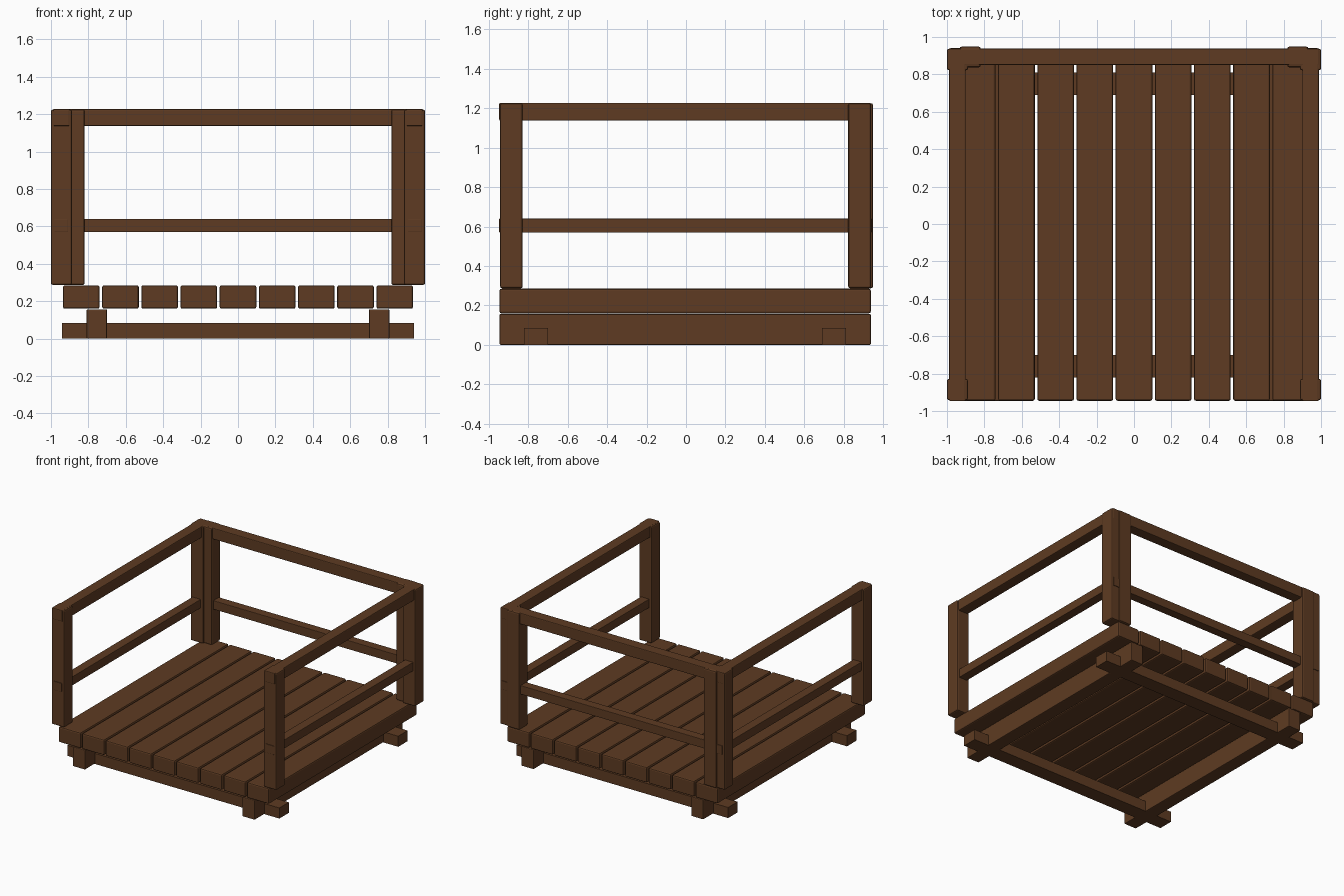
import bpy
from mathutils import Vector

cube = bpy.data.objects.get("Cube")
if cube:
    bpy.data.objects.remove(cube, do_unlink=True)

# Single brown wood colour
BROWN = (0.112, 0.044, 0.016, 1)
wood = bpy.data.materials.new("brown_wood")
wood.use_nodes = True
wood.diffuse_color = BROWN
wood.node_tree.nodes["Principled BSDF"].inputs["Base Color"].default_value = BROWN


def beam(name, xs, ys, zs, bevel=0.01):
    """Timber spanning the given ranges, with softened edges."""
    lo, hi = (Vector(c) for c in zip(xs, ys, zs))
    bpy.ops.mesh.primitive_cube_add(size=1, location=(lo + hi) / 2)
    ob = bpy.context.object
    ob.name = name
    ob.dimensions = hi - lo
    bpy.ops.object.transform_apply(location=False, rotation=False, scale=True)
    ob.data.materials.append(wood)
    if bevel:
        mod = ob.modifiers.new("soft_edges", 'BEVEL')
        mod.width = bevel
        mod.segments = 2
    return ob


def pair(name, xs, ys, zs, bevel=0.01):
    """The same timber on the left (+x) and the right (-x)."""
    beam(name + "_left", xs, ys, zs, bevel)
    beam(name + "_right", (-xs[1], -xs[0]), ys, zs, bevel)


# Base: cross beams interlocked with two runners
for name, y in (("front", -0.76), ("back", 0.75)):
    beam("cross_beam_" + name, (-0.942, 0.942), (y - 0.06, y + 0.06), (0, 0.085), 0)
pair("runner", (0.7, 0.81), (-0.945, 0.937), (0, 0.157), 0.006)

# Deck planks
PLANKS, PITCH, WIDTH = 9, 0.2095, 0.196
for i in range(PLANKS):
    x = (i - (PLANKS - 1) / 2) * PITCH
    beam(f"deck_plank_{i + 1}", (x - WIDTH / 2, x + WIDTH / 2),
         (-0.945, 0.937), (0.16, 0.285))

# Posts: one at each front corner, two lapped at each back corner
POST_Z = (0.287, 1.225)
pair("front_post", (0.888, 1.0), (-0.942, -0.828), POST_Z)
pair("back_side_post", (0.888, 1.0), (0.822, 0.937), POST_Z)
pair("back_inner_post", (0.82, 0.932), (0.838, 0.948), POST_Z)

# Hand rails and middle rails on the two sides and the back
TOP_Z, MID_Z = (1.137, 1.227), (0.57, 0.64)
pair("side_hand_rail", (0.9, 0.988), (-0.947, 0.935), TOP_Z, 0.006)
pair("side_middle_rail", (0.908, 0.982), (-0.947, 0.942), MID_Z, 0.003)
beam("back_hand_rail", (-0.99, 0.99), (0.85, 0.938), TOP_Z, 0.006)
beam("back_middle_rail", (-0.99, 0.99), (0.858, 0.93), MID_Z, 0.003)
